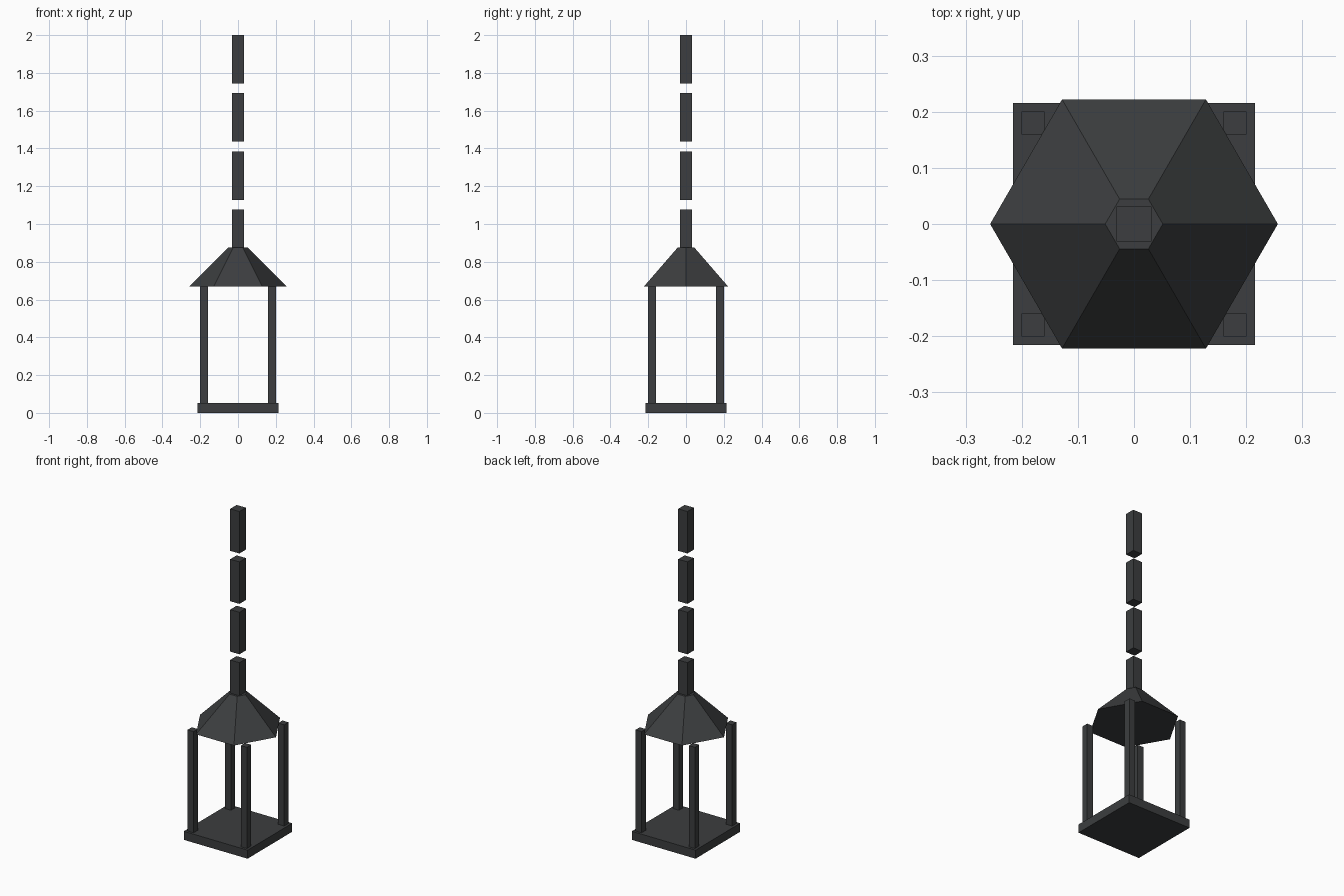
import bpy
import math

if "Cube" in bpy.data.objects:
    bpy.data.objects.remove(bpy.data.objects["Cube"])

iron = bpy.data.materials.new("dark_iron")
iron.diffuse_color = (0.045, 0.048, 0.05, 1)
iron.use_nodes = True
iron.node_tree.nodes["Principled BSDF"].inputs["Base Color"].default_value = iron.diffuse_color


def box(name, x, y, z0, z1, width):
    """Square upright box between two heights."""
    bpy.ops.mesh.primitive_cube_add(size=1, location=(x, y, (z0 + z1) / 2))
    ob = bpy.context.object
    ob.name = name
    ob.scale = (width, width, z1 - z0)
    bpy.ops.object.transform_apply(location=False, rotation=False, scale=True)
    ob.data.materials.append(iron)
    return ob


# Base plate
box("base", 0, 0, 0, 0.052, 0.431)

# Four corner posts
for sx, xname in ((-1, "left"), (1, "right")):
    for sy, yname in ((-1, "front"), (1, "back")):
        box(f"{yname}_{xname}_post", sx * 0.18, sy * 0.18, 0.052, 0.67, 0.041)

# Hexagonal roof with corners on the x axis
bpy.ops.mesh.primitive_cone_add(vertices=6, radius1=0.2564, radius2=0.0513,
                                depth=0.205, location=(0, 0, 0.7725),
                                rotation=(0, 0, math.pi / 2))
roof = bpy.context.object
roof.name = "roof"
bpy.ops.object.transform_apply(location=False, rotation=True, scale=False)
roof.data.materials.append(iron)

# Chain links, the lowest one sunk into the roof
for i in range(4):
    top = 2.0 - i * 0.3077
    box(f"chain_link_{i + 1}", 0, 0, top - 0.2564, top, 0.062)
